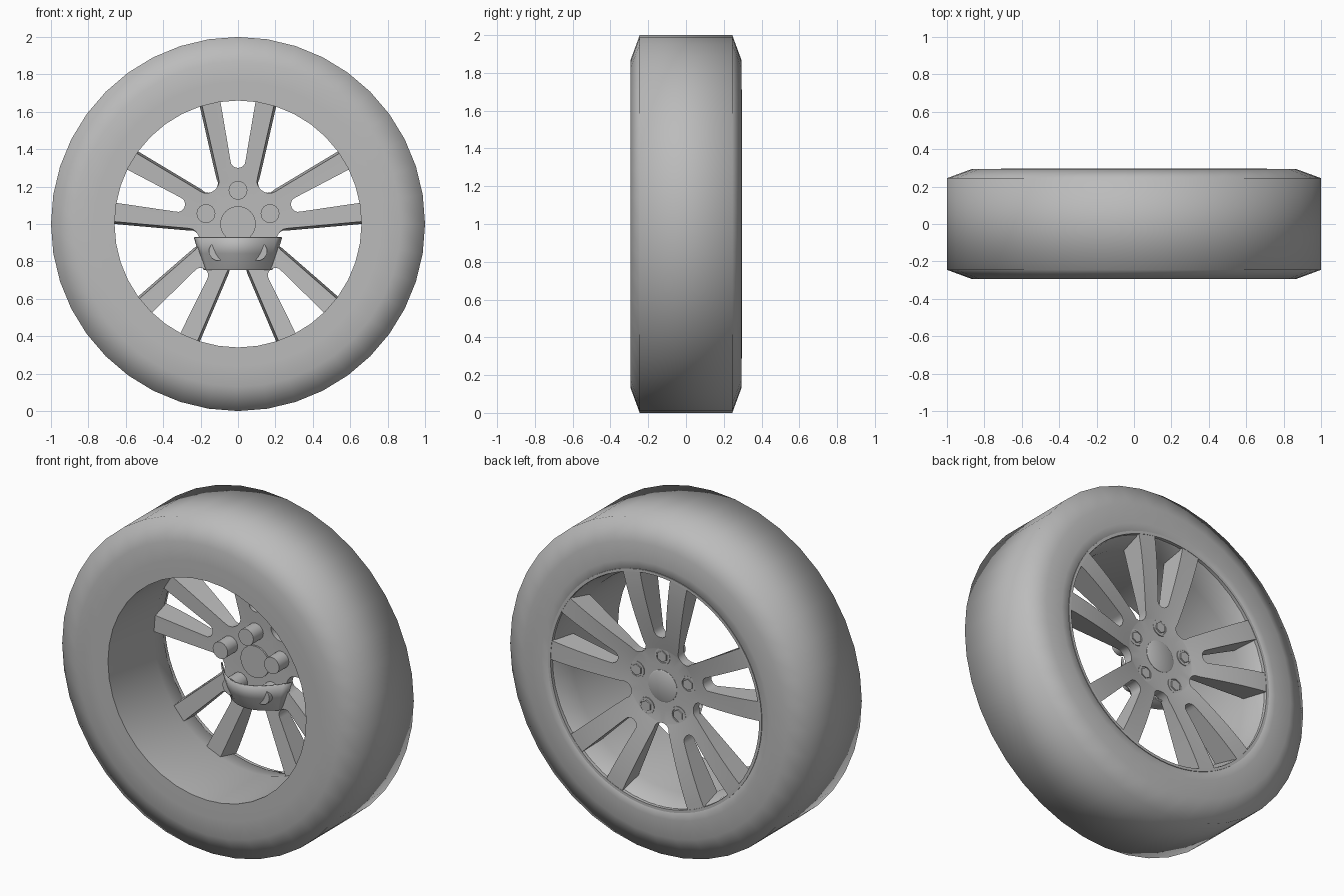
import bpy, bmesh
from math import sin, cos, asin, pi, radians, sqrt

cube = bpy.data.objects.get("Cube")
if cube:
    bpy.data.objects.remove(cube)

grey = bpy.data.materials.new("plain_grey")
grey.use_nodes = True
grey.diffuse_color = (0.5, 0.5, 0.5, 1)
grey.node_tree.nodes["Principled BSDF"].inputs["Base Color"].default_value = (0.5, 0.5, 0.5, 1)

CENTRE = 1.0  # axle height
FIFTH = 2 * pi / 5


def finish(name, bm, angle):
    bmesh.ops.remove_doubles(bm, verts=bm.verts, dist=0.0002)
    bmesh.ops.recalc_face_normals(bm, faces=bm.faces)
    mesh = bpy.data.meshes.new(name)
    bm.to_mesh(mesh)
    bm.free()
    mesh.materials.append(grey)
    obj = bpy.data.objects.new(name, mesh)
    bpy.context.collection.objects.link(obj)
    bpy.ops.object.select_all(action='DESELECT')
    bpy.context.view_layer.objects.active = obj
    obj.select_set(True)
    bpy.ops.object.shade_smooth_by_angle(angle=radians(angle))
    return obj


def lathe(name, profile, sides, angle=35, x=0, z=0, closed=False):
    """Turn (radius, y) points about an axle-parallel line."""
    bm = bmesh.new()
    rings = [[bm.verts.new((x + r * sin(2 * pi * i / sides), y,
                            CENTRE + z + r * cos(2 * pi * i / sides)))
              for i in range(sides)] for r, y in profile]
    pairs = list(zip(rings, rings[1:]))
    if closed:
        pairs.append((rings[-1], rings[0]))
    else:
        bm.faces.new(rings[0])
        bm.faces.new(rings[-1])
    for a, b in pairs:
        for i in range(sides):
            j = (i + 1) % sides
            bm.faces.new((a[i], a[j], b[j], b[i]))
    return finish(name, bm, angle)


# Tyre and barrel in one turned section
lathe("tyre_and_barrel", [
    (0.66, -0.295), (0.76, -0.295), (0.87, -0.293), (1.0, -0.245),
    (1.0, 0.245), (0.87, 0.293), (0.76, 0.293), (0.71, 0.293),
    (0.69, 0.27), (0.66, 0.14)], 40, 75, closed=True)
lathe("rim_lip", [(0.695, 0.27), (0.695, 0.297), (0.712, 0.297), (0.712, 0.27)],
      80, closed=True)


# Wheel face: five forked spokes and the hub
def gap(r, tip, radius, rim_width):
    """Half width of a round-ended opening between spokes."""
    if r <= tip:
        return 0
    d = r - tip
    if d < radius:
        return sqrt(radius ** 2 - (radius - d) ** 2)
    return radius + (rim_width - radius) * (d - radius) / (0.65 - tip - radius)


def outer_y(r):
    t = max(0, (r - 0.2) / 0.5)
    return 0.22 + 0.075 * (1 - (1 - t) ** 1.6)


def inner_y(r):
    t = max(0, (r - 0.2) / 0.5)
    return 0.17 - 0.03 * t


RADII = (0.05, 0.14, 0.22, 0.223, 0.23, 0.245, 0.27, 0.3, 0.303, 0.31,
         0.323, 0.34, 0.4, 0.46, 0.53, 0.6, 0.65, 0.695)
COLS = 5
bm = bmesh.new()
for k in range(5):
    for side in (1, -1):
        def ring(r, y, slim):
            fork = gap(r, 0.30, 0.04, 0.092)
            wide = gap(r, 0.22, 0.05, 0.2)
            if wide:
                wide += slim * min(1, (r - 0.22) / 0.05)
            a0, a1 = asin(fork / r), FIFTH / 2 - asin(wide / r)
            verts = []
            for c in range(COLS + 1):
                a = k * FIFTH + side * (a0 + (a1 - a0) * c / COLS)
                verts.append(bm.verts.new((r * sin(a), y, CENTRE + r * cos(a))))
            return verts
        out = [ring(r, outer_y(r), 0) for r in RADII]
        inn = [ring(r, inner_y(r), 0.012) for r in RADII]
        for i in range(len(RADII) - 1):
            for g in (out, inn):
                for c in range(COLS):
                    bm.faces.new((g[i][c], g[i][c + 1], g[i + 1][c + 1], g[i + 1][c]))
            # side walls only where the spoke borders an opening
            for c, tip in ((0, 0.30), (COLS, 0.22)):
                if RADII[i] >= tip:
                    bm.faces.new((out[i][c], out[i + 1][c], inn[i + 1][c], inn[i][c]))
        for c in range(COLS):
            bm.faces.new((out[-1][c], out[-1][c + 1], inn[-1][c + 1], inn[-1][c]))
finish("spokes_and_hub", bm, 35)

# Hub cap, visible on both sides
lathe("hub_cap", [(0.095, 0.16), (0.095, 0.222), (0.088, 0.226)], 32)

# Wheel bolts: collar and hexagon outside, stud inside
for k in range(5):
    x, z = 0.18 * sin(k * FIFTH), 0.18 * cos(k * FIFTH)
    lathe(f"stud_{k + 1}", [(0.05, 0.075), (0.05, 0.18)], 24, x=x, z=z)
    lathe(f"bolt_collar_{k + 1}", [(0.05, 0.21), (0.05, 0.225), (0.04, 0.225), (0.036, 0.21)],
          24, x=x, z=z, closed=True)
    lathe(f"bolt_head_{k + 1}", [(0.033, 0.21), (0.033, 0.23)], 6, x=x, z=z)

# Open cup below the axle, on the inner side of the hub
bm = bmesh.new()
STEPS = 16
rows = []
for width, depth, z in ((0.23, 0.17, 0.93), (0.205, 0.145, 0.845), (0.18, 0.10, 0.76)):
    row = []
    for i in range(STEPS + 1):
        t = 2 * i / STEPS - 1
        row.append(bm.verts.new((width * t, 0.18 - depth * (1 - t * t), z)))
    rows.append(row)
for a, b in zip(rows, rows[1:]):
    for i in range(STEPS):
        bm.faces.new((a[i], a[i + 1], b[i + 1], b[i]))
bm.faces.new(rows[-1])
cup = finish("brake_cup", bm, 40)
wall = cup.modifiers.new("thickness", 'SOLIDIFY')
wall.thickness = 0.008
